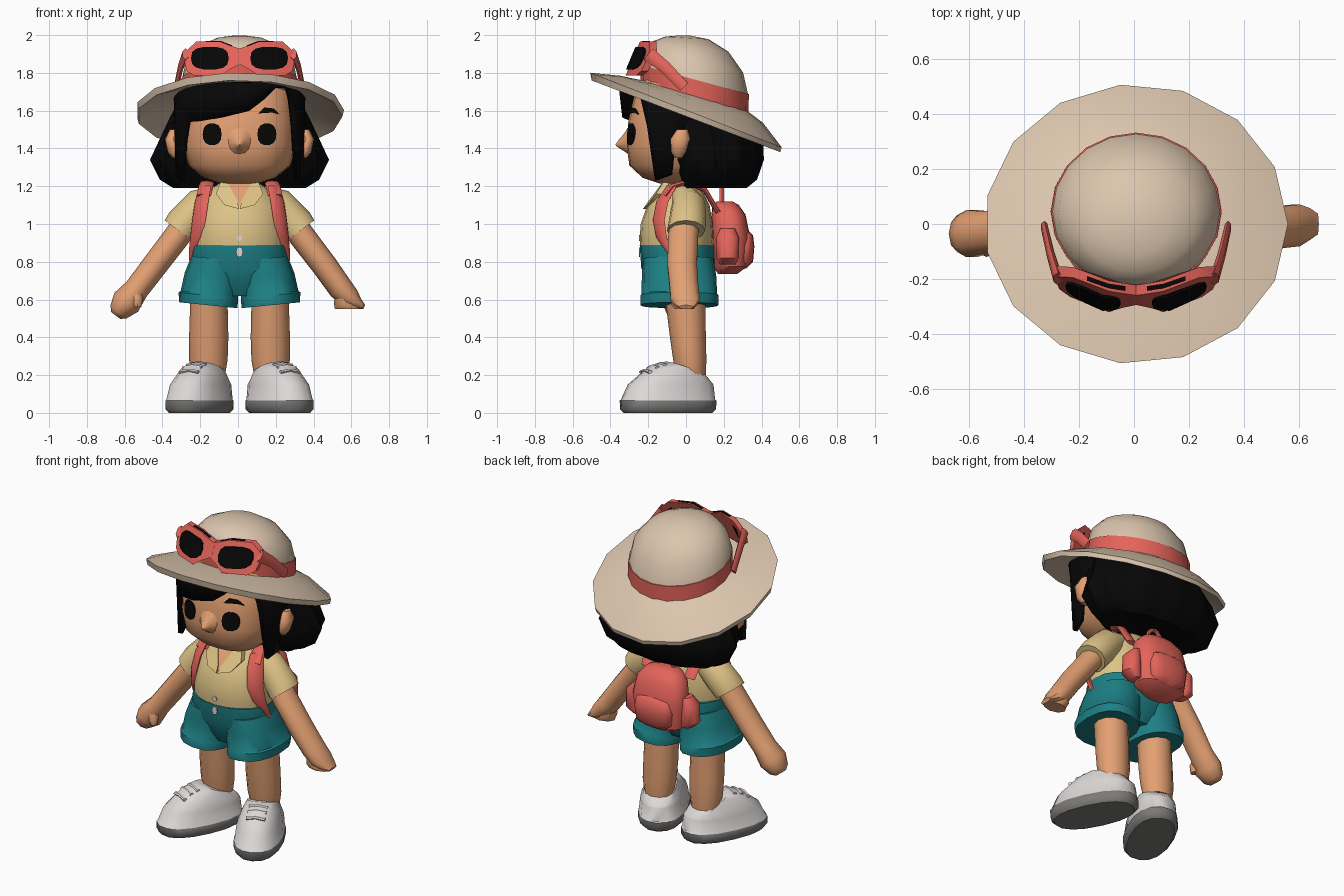
import bpy, bmesh, math
from mathutils import Vector, Matrix

CX = 0.008  # small sideways offset of the whole figure


def mat(name, r, g, b):
    m = bpy.data.materials.new(name)
    m.diffuse_color = (r, g, b, 1)
    return m


SKIN = mat("skin", .77, .352, .17)
STRAW = mat("straw", .71, .56, .42)
SHIRT = mat("khaki_cloth", .73, .545, .24)
TEAL = mat("teal_cloth", .012, .215, .235)
CORAL = mat("coral", .78, .127, .102)
BLACK = mat("black", .002, .002, .002)
WHITE = mat("white", .72, .69, .68)
SOLE = mat("sole_grey", .20, .195, .19)


def surface(name, rings, mats, caps=True, closed=True):
    """Join rows of points into a skin; mats is one material or one per band."""
    bm = bmesh.new()
    rows = [[bm.verts.new((p[0] + CX, p[1], p[2])) for p in r] for r in rings]
    slots = mats if isinstance(mats, list) else [mats] * (len(rows) - 1)
    used = list(dict.fromkeys(slots))
    n = len(rows[0])
    for k in range(len(rows) - 1):
        for i in range(n if closed else n - 1):
            j = (i + 1) % n
            f = bm.faces.new((rows[k][i], rows[k][j], rows[k + 1][j], rows[k + 1][i]))
            f.material_index = used.index(slots[k])
    if caps:
        bm.faces.new(rows[0]).material_index = used.index(slots[0])
        bm.faces.new(rows[-1]).material_index = used.index(slots[-1])
    bmesh.ops.recalc_face_normals(bm, faces=bm.faces)
    me = bpy.data.meshes.new(name)
    bm.to_mesh(me)
    bm.free()
    for m in used:
        me.materials.append(m)
    ob = bpy.data.objects.new(name, me)
    bpy.context.collection.objects.link(ob)
    return ob


def power(v, e):
    return math.copysign(abs(v) ** (2 / e), v)


def ring(cx, cy, cz, rx, ry, slope=0, n=16, e=2, wave=0):
    """Horizontal (super)ellipse, higher towards the front by slope."""
    out = []
    for i in range(n):
        a = 2 * math.pi * i / n
        w = 1 + wave * math.cos(12 * a)
        y = ry * w * power(math.sin(a), e)
        out.append(Vector((cx + rx * w * power(math.cos(a), e), cy + y, cz - slope * y)))
    return out


def loft(name, specs, mats, caps=True, **kw):
    return surface(name, [ring(*s, **kw) for s in specs], mats, caps)


def tube(name, pts, m, u=(0, 1, 0), n=10):
    """Tube along points (x, y, z, a, b); b is the radius along u."""
    u = Vector(u)
    P = [Vector(p[:3]) for p in pts]
    rows = []
    for i, p in enumerate(pts):
        t = P[min(i + 1, len(P) - 1)] - P[max(i - 1, 0)]
        v = t.cross(u).normalized()
        rows.append([P[i] + v * p[3] * math.cos(2 * math.pi * k / n)
                     + u * p[4] * math.sin(2 * math.pi * k / n) for k in range(n)])
    return surface(name, rows, m)


def plate(name, pts, m, yfn, depth=.007):
    """Outline in x, z laid onto the front surface y = yfn(x, z)."""
    front = [Vector((x, yfn(x, z), z)) for x, z in pts]
    c = sum(front, Vector()) / len(front)
    c.y = yfn(c.x, c.z)
    d = Vector((0, depth, 0))
    near = [c.lerp(p, .02) for p in front]
    return surface(name, [near, front, [p + d for p in front]], m)


def oval(cx, cz, rx, rz, n=14, e=2.4):
    return [(cx + rx * power(math.cos(2 * math.pi * i / n), e),
             cz + rz * power(math.sin(2 * math.pi * i / n), e)) for i in range(n)]


# Head, nose and ears
HEAD = [(0, -.06, 1.215, .1, .08), (0, -.06, 1.245, .19, .17), (0, -.05, 1.31, .27, .25),
        (0, -.03, 1.42, .3, .285), (0, -.02, 1.55, .3, .285), (0, .01, 1.66, .29, .27, .28),
        (0, .03, 1.72, .26, .24, .28)]
loft("head", HEAD, SKIN, n=24, e=2.5)


def face_y(x, z, off=.008):
    for a, b in zip(HEAD, HEAD[1:]):
        if a[2] <= z <= b[2] or b is HEAD[4]:
            t = (z - a[2]) / (b[2] - a[2])
            cy, rx, ry = (a[k] + t * (b[k] - a[k]) for k in (1, 3, 4))
            return cy - ry * (1 - min(.99, abs(x) / rx) ** 2.5) ** .4 - off


tube("nose", [(0, -.295, 1.43, .085, .075), (0, -.32, 1.427, .052, .048), (0, -.35, 1.422, .026, .024),
              (0, -.372, 1.418, .004, .004)], SKIN, u=(1, 0, 0), n=12)
for s in (-1, 1):
    loft("ear", [(s * .325, -.04, 1.35, .03, .02), (s * .345, -.04, 1.38, .035, .04),
                 (s * .36, -.03, 1.45, .035, .055), (s * .345, -.02, 1.5, .025, .03)], SKIN, n=10)
    plate("eye", oval(s * .145, 1.475, .05, .058), BLACK, face_y)
plate("eyebrow", [(.1, 1.585), (.13, 1.617), (.18, 1.612), (.212, 1.58), (.18, 1.59), (.135, 1.588)],
      BLACK, face_y)

# Hair: scalloped bob at the back, swept fringe with two side locks in front
loft("back_hair", [(0, .1, 1.215, .2, .12), (0, .15, 1.19, .34, .165), (0, .165, 1.235, .41, .205),
                   (0, .155, 1.34, .46, .25), (0, .145, 1.45, .41, .255), (0, .11, 1.56, .36, .27, .2),
                   (0, .06, 1.64, .32, .26, .3)], BLACK, n=48, wave=.03)
FRINGE = [(-100, 1.5), (-84, 1.48), (-80, 1.26), (-65, 1.23), (-59, 1.44), (-52, 1.54), (-35, 1.545),
          (-12, 1.565), (6, 1.6), (18, 1.66), (30, 1.73), (42, 1.735), (50, 1.66), (57, 1.52),
          (65, 1.23), (80, 1.26), (84, 1.48), (100, 1.5)]
rows = [[], [], []]
for deg, zb in FRINGE:
    a = math.radians(deg)
    x, y = .335 * power(math.sin(a), 2.4), -.335 * power(math.cos(a), 2.4)
    zt = 1.65 - .3 * y
    for r, t in zip(rows, (0, .5, 1)):
        r.append((x * (1 - .02 * t), y * (1.03 - .05 * t), zt + (zb - zt) * t))
fringe = surface("fringe", rows, BLACK, caps=False, closed=False)
sol = fringe.modifiers.new("thickness", "SOLIDIFY")
sol.thickness, sol.offset = .03, 0

# Sun hat: drooping brim, crown with coral band
brim = [(0, .045, 1.68, .3, .28, .29), (0, .03, 1.66, .41, .38, .33), (0, 0, 1.603, .553, .51, .39),
        (0, 0, 1.57, .545, .502, .38), (0, .03, 1.63, .41, .38, .33), (0, .045, 1.65, .3, .28, .29)]
loft("hat_brim", brim, STRAW, caps=False, n=15)
loft("hat_crown", [(0, .045, 1.655, .312, .285, .29), (0, .045, 1.765, .31, .288, .27),
                   (0, .045, 1.765, .305, .283, .27), (0, .04, 1.86, .285, .262, .22),
                   (0, .025, 1.94, .215, .2, .14), (0, .005, 1.985, .12, .115, .06),
                   (0, -.01, 1.998, .03, .03, 0)], [CORAL] * 2 + [STRAW] * 4, n=20)


# Sunglasses resting on the hat
def glass_y(x, z):
    return -.318 + (z - 1.79) * .42 + max(0, abs(x) - .12) * .45


for s in (-1, 1):
    plate("glasses_frame", [(s * x, z) for x, z in [(-.01, 1.925), (.05, 1.945), (.1, 1.965), (.23, 1.965),
          (.3, 1.9), (.28, 1.81), (.24, 1.785), (.1, 1.785), (.05, 1.82), (-.01, 1.85)]],
          CORAL, glass_y, .038)
    plate("glasses_lens", oval(s * .157, 1.878, .1, .06, e=2.8), BLACK, lambda x, z: glass_y(x, z) - .012,
          .009)
    plate("glasses_lens_back", oval(s * .157, 1.878, .09, .055, e=2.8), BLACK,
          lambda x, z: glass_y(x, z) + .034, .009)
    tube("glasses_top_inlay", [(s * .04, -.235, 1.942, .004, .01), (s * .1, -.226, 1.965, .004, .01),
                               (s * .18, -.198, 1.965, .004, .01)], BLACK, n=6)
    tube("glasses_temple", [(s * .285, -.2, 1.9, .038, .018), (s * .312, -.11, 1.83, .032, .015),
                            (s * .335, -.01, 1.725, .03, .013)], CORAL, u=(1, 0, 0), n=6)

# Neck and shirt
loft("neck", [(0, -.03, 1.1, .1, .09), (0, -.03, 1.25, .08, .075)], SKIN, n=12)
loft("shirt_body", [(0, -.05, .86, .245, .19), (0, -.05, .92, .25, .195), (0, -.05, 1.0, .24, .19),
                    (0, -.04, 1.1, .22, .165), (0, -.03, 1.18, .16, .115), (0, -.03, 1.22, .1, .085)],
     SHIRT, n=20)


def chest_y(x, z):
    return -.222 + (z - 1.08) * .68 + abs(x) * .12


plate("neck_opening", [(0, 1.1), (.08, 1.225), (-.08, 1.225)], SKIN, chest_y, .03)
for s in (-1, 1):
    plate("collar", [(s * x, z) for x, z in [(.003, 1.08), (.01, 1.12), (.07, 1.235), (.1, 1.225),
                                             (.125, 1.16), (.08, 1.1)]],
          SHIRT, lambda x, z: chest_y(x, z) - .006, .035)
    tube("sleeve", [(s * .11, -.01, 1.15, .06, .075), (s * .2, .015, 1.1, .095, .09),
                    (s * .3, .005, .995, .097, .1), (s * .322, 0, .965, .092, .1)], SHIRT, n=12)

# Arms: left ends in a fist, right in a flat hand
UPPER = [(.25, 0, 1.05, .07, .08), (.335, -.015, .93, .07, .083), (.45, -.02, .78, .068, .082)]
FIST = [(.545, -.03, .655, .066, .08), (.6, -.035, .585, .08, .09), (.64, -.035, .535, .055, .07),
        (.655, -.035, .515, .03, .04)]
FLAT = [(.535, -.01, .66, .066, .08), (.585, -.005, .605, .058, .08), (.63, 0, .575, .03, .06),
        (.66, 0, .56, .012, .04)]
for name, s, hand in (("left_arm", -1, FIST), ("right_arm", 1, FLAT)):
    tube(name, [(s * p[0],) + p[1:] for p in UPPER + hand], SKIN)
loft("left_thumb", [(-.54, -.09, .56, .02, .025), (-.545, -.085, .61, .035, .035),
                    (-.55, -.07, .67, .02, .02)], SKIN, n=8)
loft("right_palm", [(.58, -.01, .55, .075, .05), (.56, -.01, .575, .06, .07), (.545, -.01, .64, .04, .06)],
     SKIN, n=8)

# Shorts with cuffs, legs and shoes
loft("shorts_body", [(0, -.04, .62, .12, .13), (0, -.035, .68, .2, .17), (0, -.04, .77, .268, .197),
                     (0, -.045, .885, .25, .2)], TEAL, n=20, e=2.3)
plate("fly_button", oval(0, .85, .018, .026, 8), WHITE, lambda x, z: -.25)
plate("shirt_button", oval(0, .925, .014, .016, 8), WHITE, lambda x, z: -.25)


def shoe_point(s, p):
    q = Matrix.Rotation(math.radians(25), 3, 'Z') @ Vector(p) + Vector((.212, -.095, 0))
    return Vector((s * q.x, q.y, q.z))


for s in (-1, 1):
    surface("shorts_leg", [[Vector((s * p.x, p.y, p.z - .1 * (.165 - p.x))) for p in ring(*r, n=16, e=2.4)]
                           for r in [(.12, -.04, .82, .135, .185), (.14, -.037, .73, .15, .197),
                                     (.16, -.035, .63, .152, .2), (.165, -.035, .622, .158, .207),
                                     (.165, -.035, .57, .154, .206), (.163, -.035, .57, .125, .165)]], TEAL)
    loft("leg", [(s * .165, .025, .2, .088, .08), (s * .165, .02, .28, .102, .088),
                 (s * .163, .01, .4, .104, .095), (s * .162, -.005, .62, .098, .107)], SKIN, n=12)
    shoe = [(0, 0, 0, .125, .25), (0, 0, .02, .142, .27), (0, 0, .065, .142, .272), (0, 0, .07, .138, .265),
            (0, .015, .15, .13, .24), (0, .07, .2, .108, .178, .25), (0, .1, .232, .09, .115, .35)]
    surface("shoe", [[shoe_point(s, p) for p in ring(*r, n=16, e=2.3)] for r in shoe],
            [SOLE] * 2 + [WHITE] * 4)
    for y, z in ((-.04, .26), (-.085, .247), (-.13, .225)):
        ends = [shoe_point(s, (x, y, z - abs(x) * .15)) for x in (-.055, 0, .055)]
        tube("lace", [(*p, .014, .01) for p in ends], WHITE, u=(0, 0, 1), n=6)

# Backpack with pockets, handle and shoulder straps
loft("backpack", [(0, .22, .735, .1, .05), (0, .235, .775, .16, .09), (0, .24, .93, .18, .1),
                  (0, .225, 1.05, .16, .09), (0, .21, 1.1, .115, .07), (0, .205, 1.12, .06, .04)],
     CORAL, n=20, e=2.5)
loft("back_pocket", [(0, .29, .765, .08, .03), (0, .305, .8, .12, .05), (0, .312, .88, .13, .05),
                     (0, .31, .94, .12, .045), (0, .295, .97, .08, .03)], CORAL, n=16, e=2.5)
tube("backpack_handle", [(.055 * math.cos(a), .19, 1.1 + .09 * math.sin(a), .012, .014)
                         for a in [math.pi * k / 8 for k in range(9)]], CORAL, n=6)
for s in (-1, 1):
    loft("side_pocket", [(s * .17, .22, .785, .04, .04), (s * .195, .22, .82, .055, .06),
                         (s * .195, .22, .93, .05, .06), (s * .17, .22, .975, .03, .04)], CORAL, n=12)
    tube("strap_over_shoulder", [(s * x, y, z, .014, .038) for x, y, z in [
        (.15, .17, 1.06), (.165, .1, 1.18), (.17, 0, 1.222), (.178, -.07, 1.2), (.19, -.11, 1.15)]],
         CORAL, u=(1, 0, 0), n=8)
    tube("strap_on_chest", [(s * x, y, z, .015, b) for x, y, z, b in [
        (.18, -.075, 1.2, .04), (.2, -.125, 1.12, .048), (.215, -.145, 1.02, .048), (.23, -.13, .93, .042),
        (.248, -.09, .86, .025), (.255, -.06, .81, .01)]], CORAL, u=(s * .75, .66, 0), n=8)

# Smooth shading with crisp edges
bpy.ops.object.select_all(action='SELECT')
bpy.context.view_layer.objects.active = fringe
bpy.ops.object.shade_smooth_by_angle(angle=math.radians(45))
